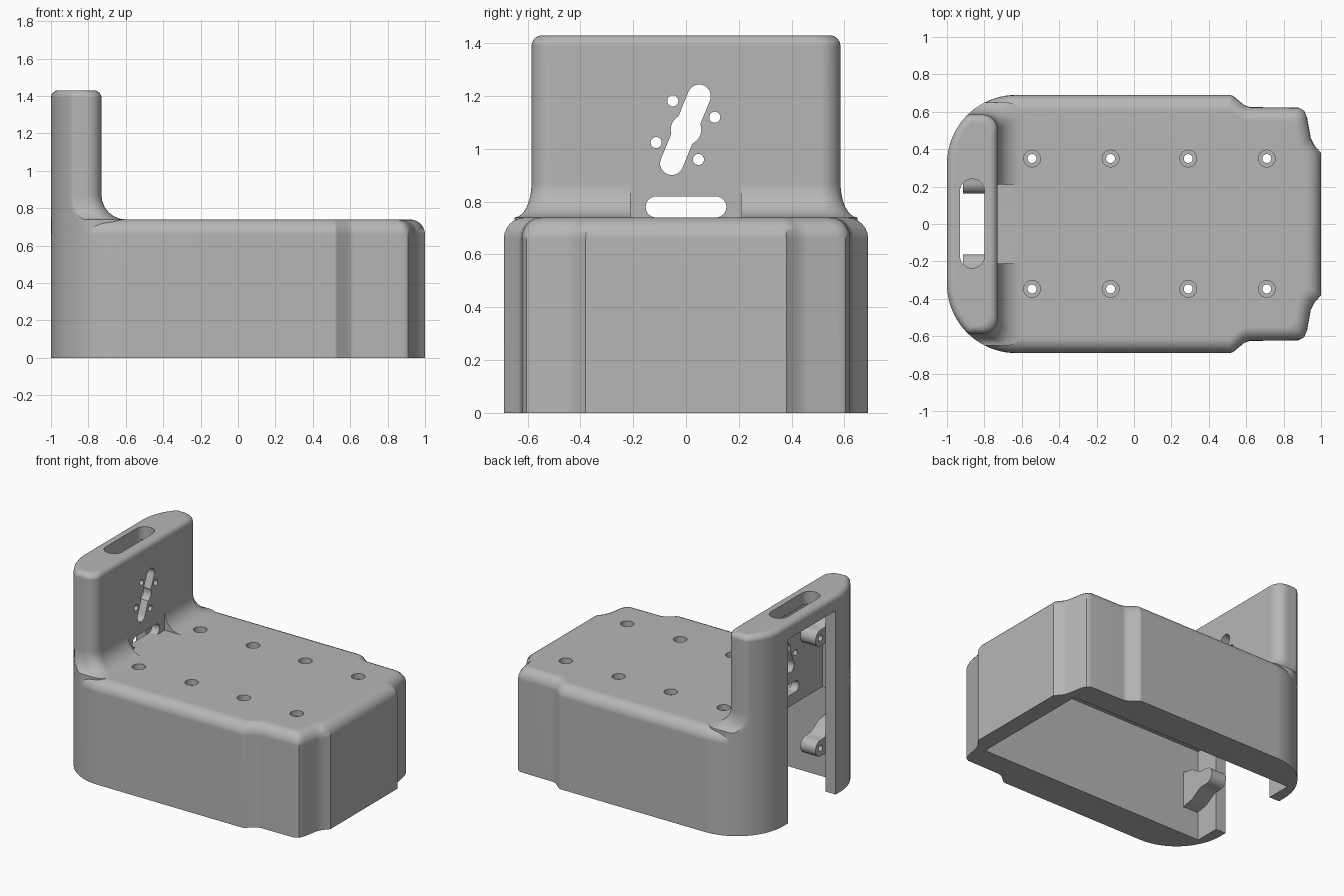
import bpy, bmesh, math
from math import sin, cos, pi, sqrt

if "Cube" in bpy.data.objects:
    bpy.data.objects.remove(bpy.data.objects["Cube"], do_unlink=True)

grey = bpy.data.materials.new("plain_grey")
grey.use_nodes = True
grey.diffuse_color = (0.47, 0.47, 0.47, 1)
grey.node_tree.nodes["Principled BSDF"].inputs["Base Color"].default_value = grey.diffuse_color


def loft(name, rings):
    """Closed solid through rings that share a point count."""
    bm = bmesh.new()
    loops = [[bm.verts.new(p) for p in ring] for ring in rings]
    n = len(loops[0])
    for low, high in zip(loops, loops[1:]):
        for i in range(n):
            j = (i + 1) % n
            bm.faces.new((low[i], low[j], high[j], high[i]))
    bm.faces.new(loops[0][::-1])
    bm.faces.new(loops[-1])
    bmesh.ops.recalc_face_normals(bm, faces=bm.faces)
    mesh = bpy.data.meshes.new(name)
    bm.to_mesh(mesh)
    bm.free()
    mesh.materials.append(grey)
    obj = bpy.data.objects.new(name, mesh)
    bpy.context.collection.objects.link(obj)
    return obj


def prism(name, outline, axis, lo, hi):
    """Extrude a 2D outline along x (outline in y, z) or z (outline in x, y)."""
    place = (lambda u, v, w: (w, u, v)) if axis == "x" else (lambda u, v, w: (u, v, w))
    return loft(name, [[place(u, v, w) for u, v in outline] for w in (lo, hi)])


def arc(cx, cy, r, start, end, steps=12):
    return [(cx + r * cos(start + (end - start) * i / steps),
             cy + r * sin(start + (end - start) * i / steps)) for i in range(steps + 1)]


def circle(cx, cy, r):
    return arc(cx, cy, r, 0, 2 * pi, 24)[:-1]


def stadium(a, b, r):
    t = math.atan2(b[1] - a[1], b[0] - a[0])
    return arc(*b, r, t - pi / 2, t + pi / 2) + arc(*a, r, t + pi / 2, t + 3 * pi / 2)


def rect(u0, u1, v0, v1):
    return [(u0, v0), (u1, v0), (u1, v1), (u0, v1)]


def combine(target, tool, operation="DIFFERENCE"):
    mod = target.modifiers.new(operation.lower(), "BOOLEAN")
    mod.operation, mod.object, mod.solver = operation, tool, "EXACT"
    bpy.context.view_layer.objects.active = target
    bpy.ops.object.modifier_apply(modifier=mod.name)
    bpy.data.objects.remove(tool, do_unlink=True)


def cut(target, *shape):
    combine(target, prism("cutter", *shape))


def finish(obj):
    bpy.ops.object.select_all(action="DESELECT")
    obj.select_set(True)
    bpy.context.view_layer.objects.active = obj
    bpy.ops.object.shade_smooth_by_angle(angle=math.radians(35))
    obj.modifiers.new("even_shading", "WEIGHTED_NORMAL").keep_sharp = True


# Base: stepped plan with rounded rear corners and a rounded top edge
half = [(1, .38), (.965, .42), (.945, .46), (.925, .57), (.91, .605), (.88, .622),
        (.62, .625), (.59, .635), (.53, .685), (.515, .69)]
half += arc(-.63, .32, .37, pi / 2, pi, 20)
plan = half + [(x, -y) for x, y in reversed(half)]


def base_ring(z, inset):
    return [(x - inset * x ** 3, y * (1 - inset / .69), z) for x, y in plan]


angles = [i * pi / 12 for i in range(7)]
housing = loft("housing", [base_ring(0, 0)] +
               [base_ring(.66 + .08 * sin(a), .08 * (1 - cos(a))) for a in angles])


# Upright back panel, flaring into the base and rounded at the top
def panel_ring(z, flare, inset):
    x0, x1 = -1 + inset, -.73 + flare - inset
    width, corner = .585 + flare / 2 - inset, .08
    side = []
    for i in range(33):
        x = x0 + (x1 - x0) * (1 - cos(pi * i / 32)) / 2
        r = .37 - inset
        outer = .32 + sqrt(max(0, r * r - min(0, x + .63) ** 2))
        over = max(0, x - (x1 - corner))
        side.append((x, min(outer, width - corner + sqrt(max(0, corner ** 2 - over ** 2))), z))
    return side + [(x, -y, z) for x, y, z in reversed(side)]


rings = [panel_ring(.5, .13, .004), panel_ring(.68, .13, 0)]
rings += [panel_ring(.87 - .13 * cos(a), .13 * (1 - sin(a)), 0) for a in angles]
rings += [panel_ring(1.39 + .04 * sin(a), 0, .04 * (1 - cos(a))) for a in angles]
combine(housing, loft("back_panel", rings), "UNION")

# Hollow inside, open below and at the rear
cut(housing, rect(-.92, .88, -.45, .45), "z", -.1, .66)
cut(housing, rect(-.92, -.79, -.42, .42), "z", -.1, 1.34)
cut(housing, rect(-.27, .27, -.1, 1.32), "x", -1.1, -.85)

# Handle slot in the top, cable slot and flat notch at the panel foot
cut(housing, stadium((-.865, -.17), (-.865, .175), .066), "z", 1.25, 1.6)
cut(housing, rect(-.21, .21, .7402, .95), "x", -.73, -.5)
cut(housing, stadium((-.113, .78), (.113, .78), .04), "x", -.85, -.6)

# Tilted opening with a wider middle and four screw holes in the panel
cut(housing, stadium((-.054, .945), (.05, 1.2), .044), "x", -.85, -.6)
cut(housing, circle(0, 1.073, .058), "x", -.85, -.6)
for y, z in ((-.05, 1.182), (.109, 1.12), (-.113, 1.024), (.047, .96)):
    cut(housing, circle(y, z, .021), "x", -.85, -.6)

# Two rows of counterbored holes in the deck
for x in (-.545, -.125, .29, .71):
    for y in (-.347, .35):
        cut(housing, circle(x, y, .045), "z", .70, .9)
        cut(housing, circle(x, y, .024), "z", .6, .75)
finish(housing)

# Mounting ears for the rear cover
for side, side_name in ((1, "left"), (-1, "right")):
    for z, level in ((.33, "lower"), (1.12, "upper")):
        outline = [(.46, z - .13), (.36, z - .11), (.28, z - .06)]
        outline += arc(.22, z, .058, 3 * pi / 2, pi / 2)
        outline += [(.28, z + .06), (.36, z + .11), (.46, z + .13)]
        ear = prism(f"{level}_{side_name}_ear", [(y * side, v) for y, v in outline],
                    "x", -.915, -.795)
        cut(ear, circle(.22 * side, z, .022), "x", -1, -.83)
        finish(ear)
